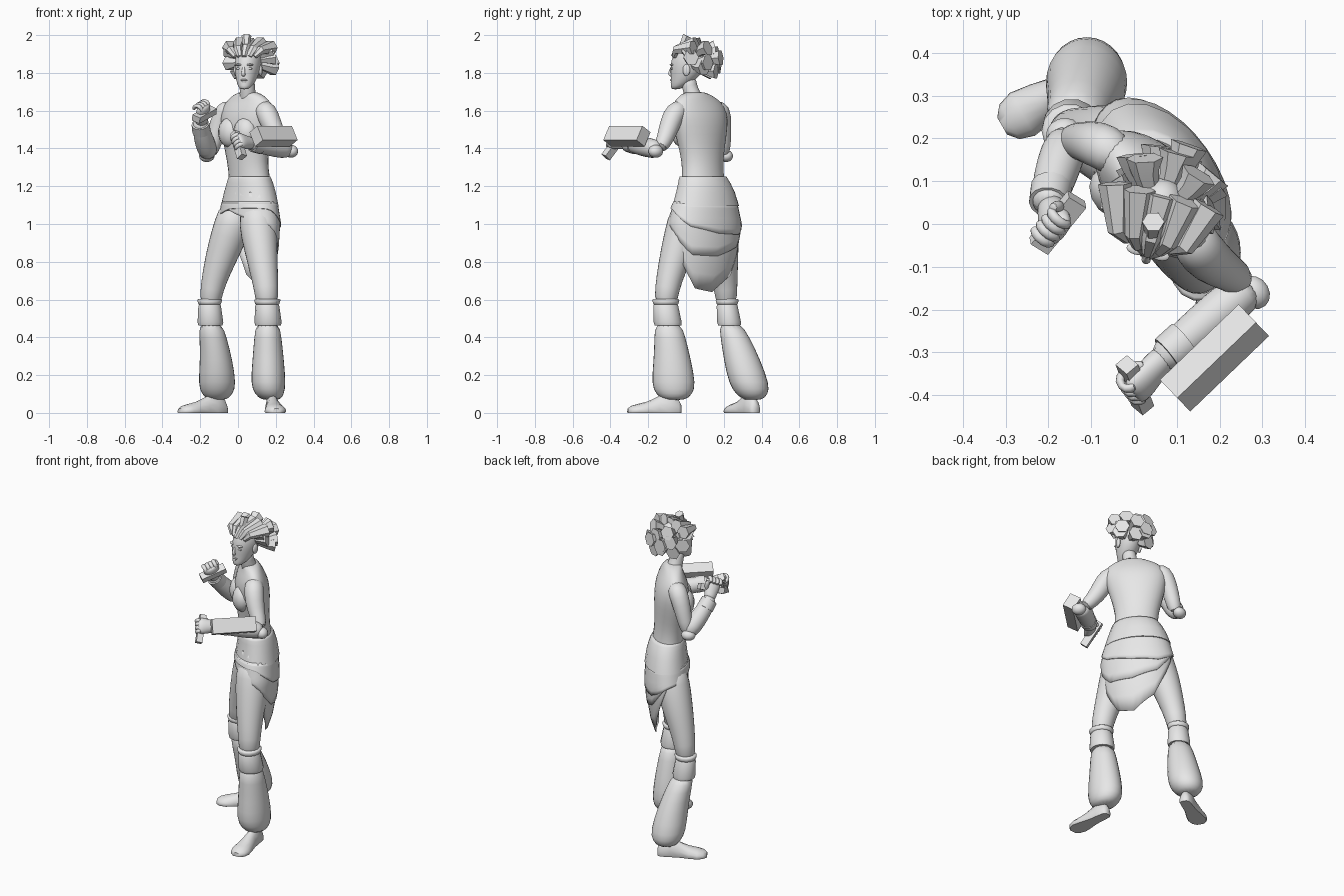
import bpy, bmesh, math, random
from mathutils import Vector, Matrix

V = Vector
random.seed(4)
cube = bpy.data.objects.get("Cube")
if cube:
    bpy.data.objects.remove(cube, do_unlink=True)

clay = bpy.data.materials.new("plain_grey")
clay.use_nodes = True
clay.diffuse_color = (0.8, 0.8, 0.8, 1)
clay.node_tree.nodes["Principled BSDF"].inputs["Base Color"].default_value = (0.8, 0.8, 0.8, 1)


def finish(name, bm, subdiv=0, sharp=40):
    bmesh.ops.recalc_face_normals(bm, faces=bm.faces)
    mesh = bpy.data.meshes.new(name)
    bm.to_mesh(mesh)
    bm.free()
    mesh.materials.append(clay)
    mesh.shade_smooth()
    mesh.set_sharp_from_angle(angle=math.radians(sharp))
    ob = bpy.data.objects.new(name, mesh)
    bpy.context.collection.objects.link(ob)
    if subdiv:
        ob.modifiers.new("Smooth", "SUBSURF").levels = subdiv
        ob.modifiers["Smooth"].render_levels = subdiv
    return ob


def loft(name, rings, seg=14, subdiv=1, sharp=80):
    """Skin rings given as (centre, axis_a, axis_b)."""
    bm = bmesh.new()
    loops = []
    for c, a, b in rings:
        angles = [2 * math.pi * i / seg for i in range(seg)]
        loops.append([bm.verts.new(c + a * math.cos(t) + b * math.sin(t)) for t in angles])
    for lo, hi in zip(loops, loops[1:]):
        for i in range(seg):
            j = (i + 1) % seg
            bm.faces.new((lo[i], lo[j], hi[j], hi[i]))
    bm.faces.new(loops[0])
    bm.faces.new(loops[-1])
    return finish(name, bm, subdiv, sharp)


def axes(angle):
    t = math.radians(angle)
    return V((math.cos(t), math.sin(t), 0)), V((-math.sin(t), math.cos(t), 0))


def column(name, rows, angle=0, **kw):
    """Rows of x, y, z, half width, half depth."""
    a, b = axes(angle)
    return loft(name, [(V((x, y, z)), a * w, b * d) for x, y, z, w, d in rows], **kw)


def limb(name, rows, **kw):
    """Rows of x, y, z, radius along a path."""
    pts = [V(r[:3]) for r in rows]
    main = (pts[-1] - pts[0]).normalized()
    ref = V((0, 0, 1)) if abs(main.z) < 0.7 else V((0, 1, 0))
    rings = []
    for i, p in enumerate(pts):
        t = (pts[min(i + 1, len(pts) - 1)] - pts[max(i - 1, 0)]).normalized()
        a = ref.cross(t).normalized()
        rings.append((p, a * rows[i][3], t.cross(a) * rows[i][3]))
    return loft(name, rings, **kw)


def frame(x, y):
    x = x.normalized()
    z = x.cross(y).normalized()
    return Matrix((x, z.cross(x), z)).transposed().to_4x4()


def box(name, centre, length_dir, side_dir, size):
    bm = bmesh.new()
    mat = Matrix.Translation(centre) @ frame(V(length_dir), V(side_dir)) @ Matrix.Diagonal((*size, 1))
    bmesh.ops.create_cube(bm, size=1, matrix=mat)
    return finish(name, bm)


def ball(name, centre, size, angle=0):
    bm = bmesh.new()
    mat = Matrix.Translation(centre) @ Matrix.Rotation(math.radians(angle), 4, "Z") @ Matrix.Diagonal((*size, 1))
    bmesh.ops.create_uvsphere(bm, u_segments=14, v_segments=9, radius=1, matrix=mat)
    return finish(name, bm, 0, 80)


# Torso and neck
CHEST, HIP, HEAD = -47, -55, -14
column("torso", [(.065, .1, 1.1, .15, .1), (.065, .095, 1.18, .14, .095), (.06, .09, 1.25, .13, .092),
                 (.05, .087, 1.33, .128, .092), (.045, .082, 1.43, .154, .1), (.046, .078, 1.52, .178, .104),
                 (.05, .068, 1.59, .192, .094), (.053, .062, 1.64, .172, .07), (.055, .055, 1.674, .125, .054),
                 (.054, .045, 1.702, .058, .046)], CHEST)
limb("neck", [(.055, .05, 1.64, .052), (.052, .032, 1.69, .043), (.048, .018, 1.73, .041), (.05, .012, 1.78, .042)])
side, back = axes(CHEST)
for word, s in (("left", 1), ("right", -1)):
    ball(word + "_breast", V((.045, .072, 1.485)) - back * .064 + side * .06 * s, (.07, .056, .08), CHEST)

# Arms
limb("right_upper_arm", [(-.03, .15, 1.615, .05), (-.07, .182, 1.6, .058), (-.1, .19, 1.53, .053),
                         (-.13, .195, 1.43, .044), (-.15, .195, 1.36, .038)])
limb("right_forearm", [(-.15, .205, 1.36, .046), (-.165, .17, 1.4, .056), (-.185, .11, 1.46, .052),
                       (-.198, .06, 1.52, .044), (-.2, .035, 1.55, .036)])
limb("left_upper_arm", [(.12, -.01, 1.615, .05), (.15, -.055, 1.6, .06), (.175, -.085, 1.53, .057),
                        (.215, -.11, 1.45, .046), (.26, -.14, 1.395, .038)])
limb("left_forearm", [(.28, -.145, 1.39, .042), (.235, -.175, 1.4, .054), (.17, -.23, 1.41, .052),
                      (.09, -.295, 1.425, .044), (.055, -.325, 1.43, .036)])
limb("right_wrist_band", [(-.193, .085, 1.49, .049), (-.199, .05, 1.53, .047)], subdiv=0)
limb("left_wrist_band", [(.12, -.272, 1.42, .05), (.078, -.306, 1.428, .047)], subdiv=0)
ball("right_elbow_pad", V((-.165, .212, 1.36)), (.042, .036, .032), 20)
ball("left_elbow_pad", V((.28, -.16, 1.385)), (.036, .042, .034), 40)


# Fists gripping short bars
def fist(word, centre, reach, bar_centre, bar_dir, bar_size):
    f, r = V(reach).normalized(), V(bar_dir).normalized()
    n = f.cross(r).normalized()
    r = n.cross(f)
    c = V(centre)
    loft(word + "_palm", [(c - f * .085, r * .034, n * .033), (c - f * .05, r * .037, n * .032),
                          (c - n * .006, r * .048, n * .032), (c + f * .025 - n * .008, r * .048, n * .028),
                          (c + f * .042 - n * .01, r * .042, n * .018)])
    for i in range(4):
        o = c + r * (i - 1.5) * .021
        path = [o + f * .02 - n * .022, o + f * .047 - n * .012, o + f * .045 + n * .024, o + f * .008 + n * .034]
        limb(f"{word}_finger_{i + 1}", [(*p, .0135) for p in path], seg=8)
    path = [c - f * .03 + r * .03, c + r * .047 + n * .015, c + f * .025 + r * .042 + n * .038]
    limb(word + "_thumb", [(*p, .0145) for p in path], seg=8)
    box(word + "_grip", V(bar_centre), bar_dir, n, bar_size)


fist("right", (-.19, .003, 1.598), (.05, -.5, .8), (-.178, .003, 1.58), (.09, .11, .05), (.15, .05, .035))
fist("left", (.018, -.365, 1.435), (-.68, -.7, .1), (.002, -.377, 1.418), (-.035, .09, .12), (.165, .042, .036))

# Block strapped outside the left forearm
box("forearm_block", V((.188, -.313, 1.465)), (.72, .69, 0), (.35, -.36, -.86), (.255, .087, .068))

# Head and face
column("head", [(.033, -.057, 1.712, .022, .02), (.038, -.038, 1.73, .04, .044), (.045, -.01, 1.77, .057, .072),
                (.05, .004, 1.81, .068, .09), (.055, .012, 1.85, .072, .097), (.057, .02, 1.89, .071, .095),
                (.06, .025, 1.935, .056, .077), (.06, .03, 1.96, .025, .035)], HEAD)
side, back = axes(HEAD)
face = V((.05, .004, 0))


def on_face(across, forward, z):
    return face + side * across - back * forward + V((0, 0, z))


limb("nose", [(*on_face(0, .08, 1.835), .007), (*on_face(0, .09, 1.808), .009),
              (*on_face(0, .094, 1.793), .013), (*on_face(0, .078, 1.784), .01)], seg=8)
ball("upper_lip", on_face(0, .077, 1.762), (.02, .013, .007), HEAD)
ball("lower_lip", on_face(0, .074, 1.75), (.018, .013, .008), HEAD)
for word, s in (("left", 1), ("right", -1)):
    ball(word + "_eye", on_face(.028 * s, .07, 1.823), (.016, .01, .007), HEAD)
    ball(word + "_brow", on_face(.028 * s, .072, 1.843), (.024, .013, .006), HEAD)
    ball(word + "_ear", on_face(.068 * s, -.015, 1.815), (.01, .02, .032), HEAD)

# Hair: broad faceted locks flaring away from the hairline
hub = V((.062, .035, 1.862))
rows = ((-30, 4, 65), (0, 6, 95), (34, 5, 105))
for k, (elev, count, spread) in enumerate(rows):
    for i in range(count):
        az = math.radians(-spread + 2 * spread * i / (count - 1) + random.uniform(-6, 6))
        e = math.radians(elev + (8 if i % 2 else -8))
        d = back * math.cos(az) * math.cos(e) + side * math.sin(az) * math.cos(e) + V((0, 0, math.sin(e)))
        tip = (d + back * .3 + V((0, 0, .05))).normalized()
        root = hub + d * .05
        reach = random.uniform(.93, 1.06)
        end = hub + (side * tip.dot(side) * .132 + back * tip.dot(back) * .158 + V((0, 0, tip.z * .115))) * reach
        mid = root.lerp(end, .55) + d * .012
        limb(f"hair_lock_{k + 1}_{i + 1}", [(*root, .02), (*mid, .032), (*end, .044)],
             seg=6, subdiv=0, sharp=25)
for i in range(5):
    s = (i - 2) * .027
    lift = .012 if i % 2 else 0
    path = [on_face(s, .076 - abs(s) * .4, 1.886), on_face(s * 1.5, .04, 1.932 - abs(s) * .2),
            on_face(s * 2.1, -.065, 1.95 + lift - abs(s) * .3)]
    limb(f"front_lock_{i + 1}", [(*p, r) for p, r in zip(path, (.013, .023, .04))], seg=6, subdiv=0, sharp=25)
limb("crown_lock", [(*on_face(0, .03, 1.93), .018), (*on_face(-.005, .0, 1.996), .026)], seg=6, subdiv=0, sharp=25)

# Waist band and wrapped skirt with a pointed back
column("waist_band", [(.062, .105, 1.095, .197, .128), (.063, .103, 1.17, .172, .117),
                      (.063, .097, 1.215, .154, .108), (.062, .092, 1.24, .143, .101),
                      (.062, .09, 1.252, .136, .095)], HIP, seg=20, subdiv=0)
profile = ((.62, .125, .06), (.75, .178, .1), (.88, .2, .12), (1.0, .212, .126), (1.1, .19, .122), (1.2, .157, .108))


def girth(z):
    for lo, hi in zip(profile, profile[1:]):
        if z <= hi[0]:
            t = (z - lo[0]) / (hi[0] - lo[0])
            return [lo[n] + (hi[n] - lo[n]) * t for n in (1, 2)]
    return profile[-1][1:]


def wrap(name, top, low, rise, gap, tilt=0, steps=32, rows=6):
    """Open cloth sheet: shallow point at the back, steep hem at the sides."""
    side, back = axes(HIP)
    bm = bmesh.new()
    grid = []
    for i in range(steps):
        th = 2 * math.pi * i / steps - math.pi
        turn = abs(th) / math.pi
        climb = .12 * min(turn / .25, 1) + .63 * min(max(turn - .25, 0) / .27, 1) + .25 * max(turn - .52, 0) / .48
        hem = low + rise * climb + tilt * math.sin(th)
        line = []
        for j in range(rows + 1):
            z = top + (hem - top) * j / rows
            w, d = girth(z)
            g = gap * (.4 + .6 * j / rows)
            p = V((.061, .1, z)) + side * math.sin(th) * (w + g) + back * math.cos(th) * (d + g)
            line.append(bm.verts.new(p))
        grid.append(line)
    for i in range(steps):
        a, b = grid[i], grid[(i + 1) % steps]
        for j in range(rows):
            bm.faces.new((a[j], b[j], b[j + 1], a[j + 1]))
    ob = finish(name, bm, 0, 80)
    ob.modifiers.new("Cloth", "SOLIDIFY").thickness = .005


wrap("skirt", 1.17, .64, .46, 0, -.05)
wrap("skirt_middle_layer", 1.12, .83, .24, .005, -.03)
wrap("skirt_top_layer", 1.11, .95, .13, .009, .03)

# Legs, cuffs and flared leggings
limb("right_thigh", [(0, .165, 1.1, .09), (-.025, .17, 1.0, .104), (-.07, .19, .88, .093), (-.11, .2, .76, .077),
                     (-.138, .21, .66, .063), (-.15, .215, .56, .057)])
limb("left_thigh", [(.1, .02, 1.1, .09), (.105, 0, 1.0, .105), (.12, -.04, .88, .092), (.135, -.075, .76, .078),
                    (.15, -.1, .66, .066), (.155, -.11, .56, .062)])
for word, x, y, w, d in (("right", -.15, .218, .058, .055), ("left", .155, -.107, .062, .066)):
    column(word + "_knee_band", [(x, y, .575, w, d), (x, y, .58, w + .003, d + .003),
                                 (x, y, .598, w + .008, d + .008), (x, y, .604, w, d)], subdiv=0)
    column(word + "_cuff", [(x, y, .575, w * .95, d * .95), (x, y, .565, w + .002, d + .002),
                            (x + .004, y + .01, .48, w + .01, d + .01),
                            (x + .004, y + .012, .462, w + .006, d + .006)], subdiv=0, sharp=50)
column("right_flare", [(-.146, .23, .48, .062, .06), (-.132, .26, .4, .074, .079), (-.115, .297, .28, .088, .1),
                       (-.11, .335, .15, .104, .11), (-.11, .35, .1, .085, .088), (-.11, .355, .065, .05, .05)])
column("left_flare", [(.157, -.096, .48, .064, .073), (.158, -.085, .4, .074, .084), (.16, -.072, .28, .086, .102),
                      (.16, -.066, .15, .096, .121), (.166, -.062, .1, .08, .1), (.175, -.062, .065, .05, .06)])


# Feet with flat soles
def foot(name, ankle, heading):
    f = V((*heading, 0)).normalized()
    across = V((-f.y, f.x, 0))
    bm = bmesh.new()
    loops = []
    for s, w, h in ((-.05, .018, .035), (-.035, .032, .065), (.02, .036, .1), (.07, .038, .08),
                    (.13, .051, .052), (.18, .058, .04), (.215, .047, .03), (.235, .023, .016)):
        c = V((*ankle, 0)) + f * s
        ring = [c + across * w * math.cos(math.pi * i / 8) + V((0, 0, .008 + h * math.sin(math.pi * i / 8)))
                for i in range(9)]
        ring += [c - across * w * .9, c + across * w * .9]
        loops.append([bm.verts.new(p) for p in ring])
    for a, b in zip(loops, loops[1:]):
        for i in range(11):
            j = (i + 1) % 11
            bm.faces.new((a[i], a[j], b[j], b[i]))
    bm.faces.new(loops[0])
    bm.faces.new(loops[-1])
    finish(name, bm, 0, 50)


foot("right_foot", (-.105, .347), (-.86, -.5))
foot("left_foot", (.178, -.075), (.11, -1))
